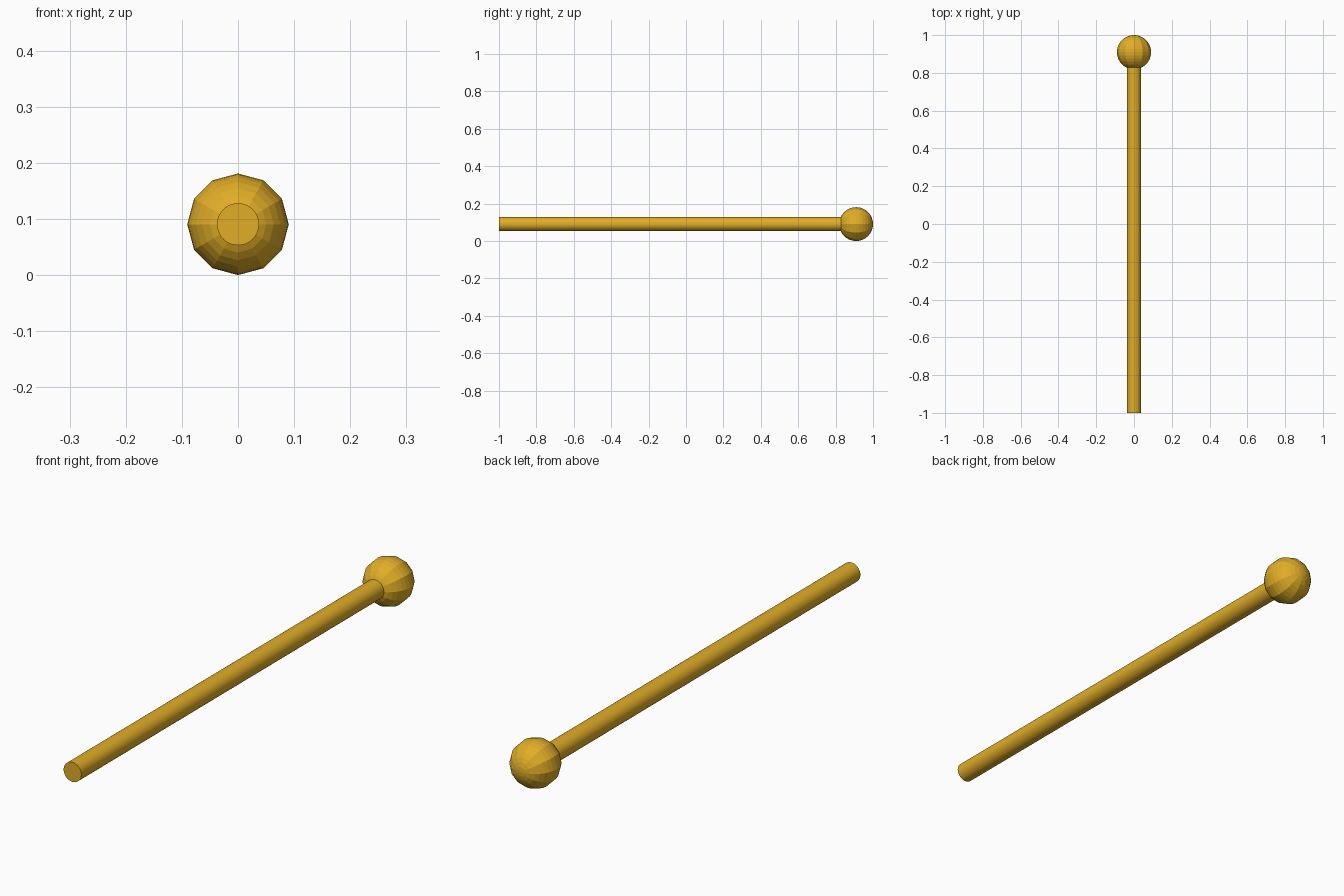
import bpy, math

if "Cube" in bpy.data.objects:
    bpy.data.objects.remove(bpy.data.objects["Cube"])

R = 0.0905            # ball radius
ROD_R = 0.0375        # rod radius
BALL_Y = 1 - R
ROD_END = BALL_Y - R * 0.85

mat = bpy.data.materials.new("amber")
mat.diffuse_color = (0.75, 0.42, 0.02, 1)
mat.use_nodes = True
mat.node_tree.nodes["Principled BSDF"].inputs["Base Color"].default_value = mat.diffuse_color

# Long round rod lying along y, its end sunk into the ball
bpy.ops.mesh.primitive_cylinder_add(vertices=32, radius=ROD_R, depth=ROD_END + 1,
                                    location=(0, (ROD_END - 1) / 2, R),
                                    rotation=(math.pi / 2, 0, 0))
rod = bpy.context.object
rod.name = "rod"
bpy.ops.object.shade_smooth_by_angle(angle=math.radians(30))

# Faceted ball on the back end, poles along the rod
bpy.ops.mesh.primitive_uv_sphere_add(segments=12, ring_count=16, radius=R,
                                     location=(0, BALL_Y, R),
                                     rotation=(math.pi / 2, 0, 0))
ball = bpy.context.object
ball.name = "ball"

for part in (rod, ball):
    part.data.materials.append(mat)
